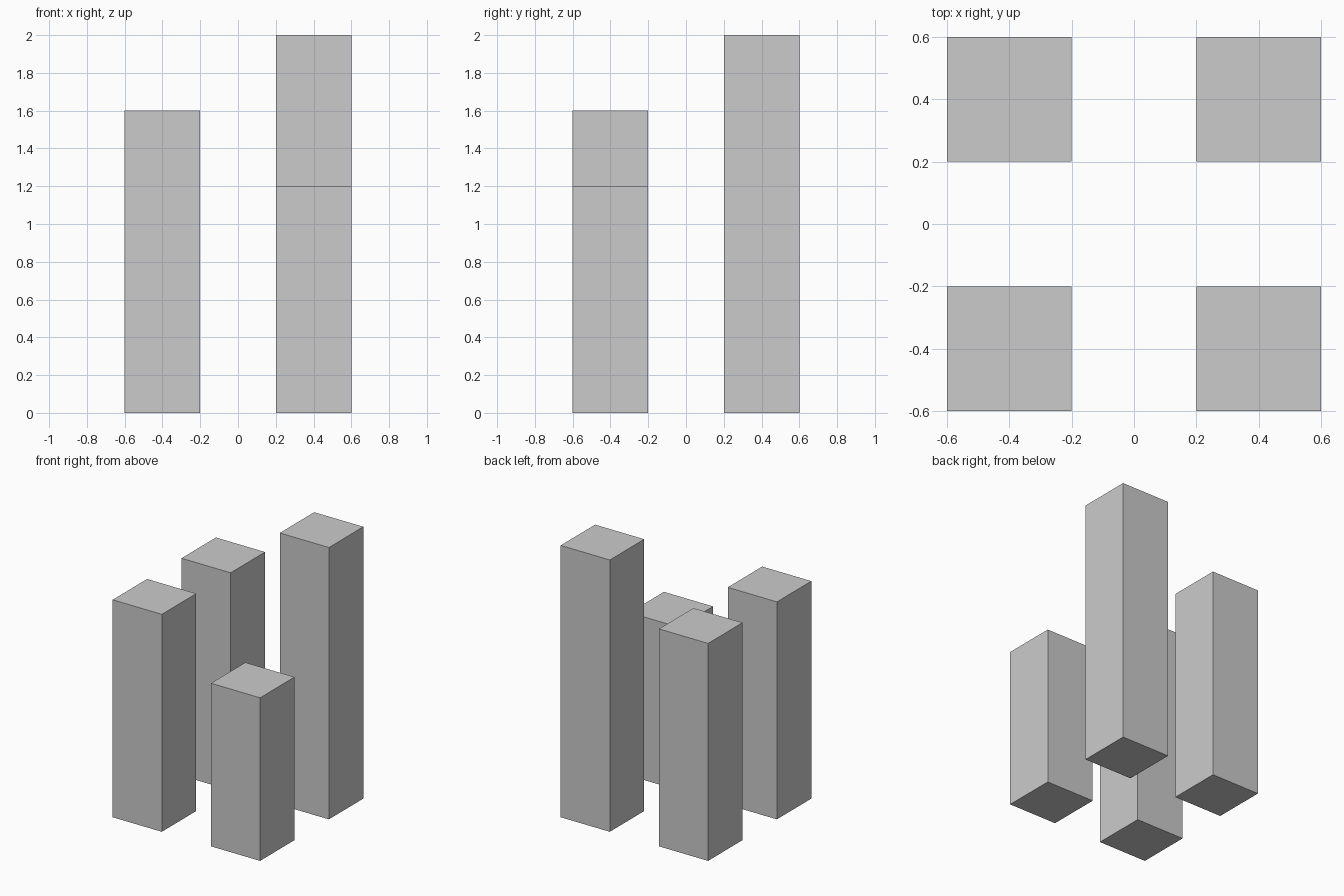
import bpy

if "Cube" in bpy.data.objects:
    bpy.data.objects.remove(bpy.data.objects["Cube"])

WIDTH = 0.4    # side of each square column
OFFSET = 0.4   # distance of column centres from the axes


def column(name, x, y, height):
    bpy.ops.mesh.primitive_cube_add(size=1, location=(x, y, height / 2))
    obj = bpy.context.object
    obj.name = name
    obj.scale = (WIDTH, WIDTH, height)
    bpy.ops.object.transform_apply(location=False, rotation=False, scale=True)


# Four free-standing square columns of different heights
for name, sx, sy, height in (
    ("front_left_column", -1, -1, 1.6),
    ("front_right_column", 1, -1, 1.2),
    ("back_left_column", -1, 1, 1.6),
    ("back_right_column", 1, 1, 2.0),
):
    column(name, sx * OFFSET, sy * OFFSET, height)
